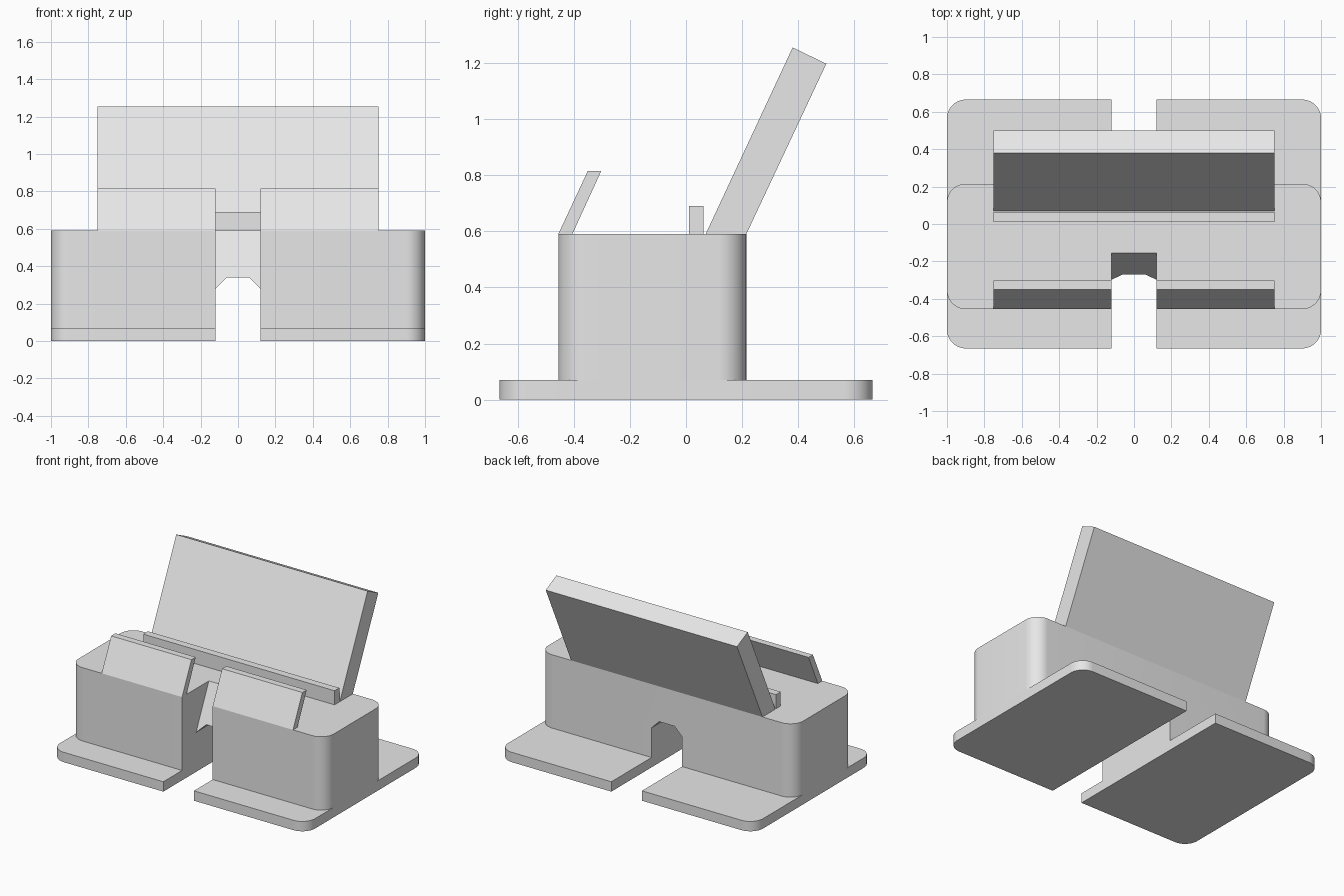
import bpy
import bmesh
from math import cos, sin, pi, radians
from mathutils import Vector

cube = bpy.data.objects.get("Cube")
if cube:
    bpy.data.objects.remove(cube, do_unlink=True)

# Single plain material
GREY = (0.8, 0.8, 0.8, 1)
grey = bpy.data.materials.new("light grey plastic")
grey.diffuse_color = GREY
grey.use_nodes = True
grey.node_tree.nodes["Principled BSDF"].inputs["Base Color"].default_value = GREY

SLOT = 0.12      # half width of the cable slot
REST = 0.75      # half width of the rests
BASE_TOP = 0.07
DECK = 0.59      # top of the body


def prism(name, points, direction):
    """Extrude a planar loop of points along a direction."""
    bm = bmesh.new()
    face = bm.faces.new([bm.verts.new(p) for p in points])
    result = bmesh.ops.extrude_face_region(bm, geom=[face])
    moved = [v for v in result["geom"] if isinstance(v, bmesh.types.BMVert)]
    bmesh.ops.translate(bm, verts=moved, vec=Vector(direction))
    bmesh.ops.recalc_face_normals(bm, faces=bm.faces)
    mesh = bpy.data.meshes.new(name)
    bm.to_mesh(mesh)
    bm.free()
    mesh.materials.append(grey)
    obj = bpy.data.objects.new(name, mesh)
    bpy.context.collection.objects.link(obj)
    return obj


def side_prism(name, profile, x0, x1):
    """Side profile of (y, z) points, extruded across x."""
    return prism(name, [(x0, y, z) for y, z in profile], (x1 - x0, 0, 0))


def rounded_slab(name, y0, y1, z0, z1, radius=0.1, steps=12):
    """Full-width slab with rounded vertical corners."""
    x = 1 - radius
    corners = [(x, y1 - radius), (-x, y1 - radius), (-x, y0 + radius), (x, y0 + radius)]
    loop = []
    for quarter, (cx, cy) in enumerate(corners):
        for i in range(steps + 1):
            a = (quarter + i / steps) * pi / 2
            loop.append((cx + radius * cos(a), cy + radius * sin(a), z0))
    return prism(name, loop, (0, 0, z1 - z0))


def activate(obj):
    bpy.ops.object.select_all(action="DESELECT")
    obj.select_set(True)
    bpy.context.view_layer.objects.active = obj


def cut(obj, cutter):
    activate(obj)
    mod = obj.modifiers.new("cut", "BOOLEAN")
    mod.operation = "DIFFERENCE"
    mod.solver = "EXACT"
    mod.object = cutter
    bpy.ops.object.modifier_apply(modifier=mod.name)


# Foot plate and main body
base = rounded_slab("base_plate", -0.665, 0.665, 0, BASE_TOP)
body = rounded_slab("body", -0.455, 0.215, BASE_TOP, DECK)

# Cable tunnel with chamfered roof, running front to back
arch = [(-SLOT, -0.1), (SLOT, -0.1), (SLOT, 0.28), (0.06, 0.34), (-0.06, 0.34), (-SLOT, 0.28)]
tunnel = prism("tunnel_cutter", [(x, -1, z) for x, z in arch], (0, 2, 0))

# Front notch with a leaning back wall
lean = 0.46
notch_profile = [(-1, 0.2), (-0.155 - lean * (DECK - 0.2), 0.2),
                 (-0.155 + lean * (0.7 - DECK), 0.7), (-1, 0.7)]
notch = side_prism("notch_cutter", notch_profile, -SLOT, SLOT)

cut(base, tunnel)
cut(body, tunnel)
cut(body, notch)
for cutter in (tunnel, notch):
    bpy.data.objects.remove(cutter, do_unlink=True)

for obj in (base, body):
    activate(obj)
    bpy.ops.object.shade_smooth_by_angle(angle=radians(30))

# Leaning back rest and low ridge in front of it
side_prism("back_rest", [(0.07, DECK), (0.215, DECK), (0.5, 1.197), (0.38, 1.255)], -REST, REST)
side_prism("ridge", [(0.01, DECK), (0.063, DECK), (0.063, 0.69), (0.01, 0.69)], -REST, REST)

# Pair of leaning front lips
lip = [(-0.455, DECK), (-0.405, DECK), (-0.302, 0.815), (-0.35, 0.815)]
for side, s in (("left", 1), ("right", -1)):
    side_prism(side + "_front_lip", lip, s * SLOT, s * REST)
